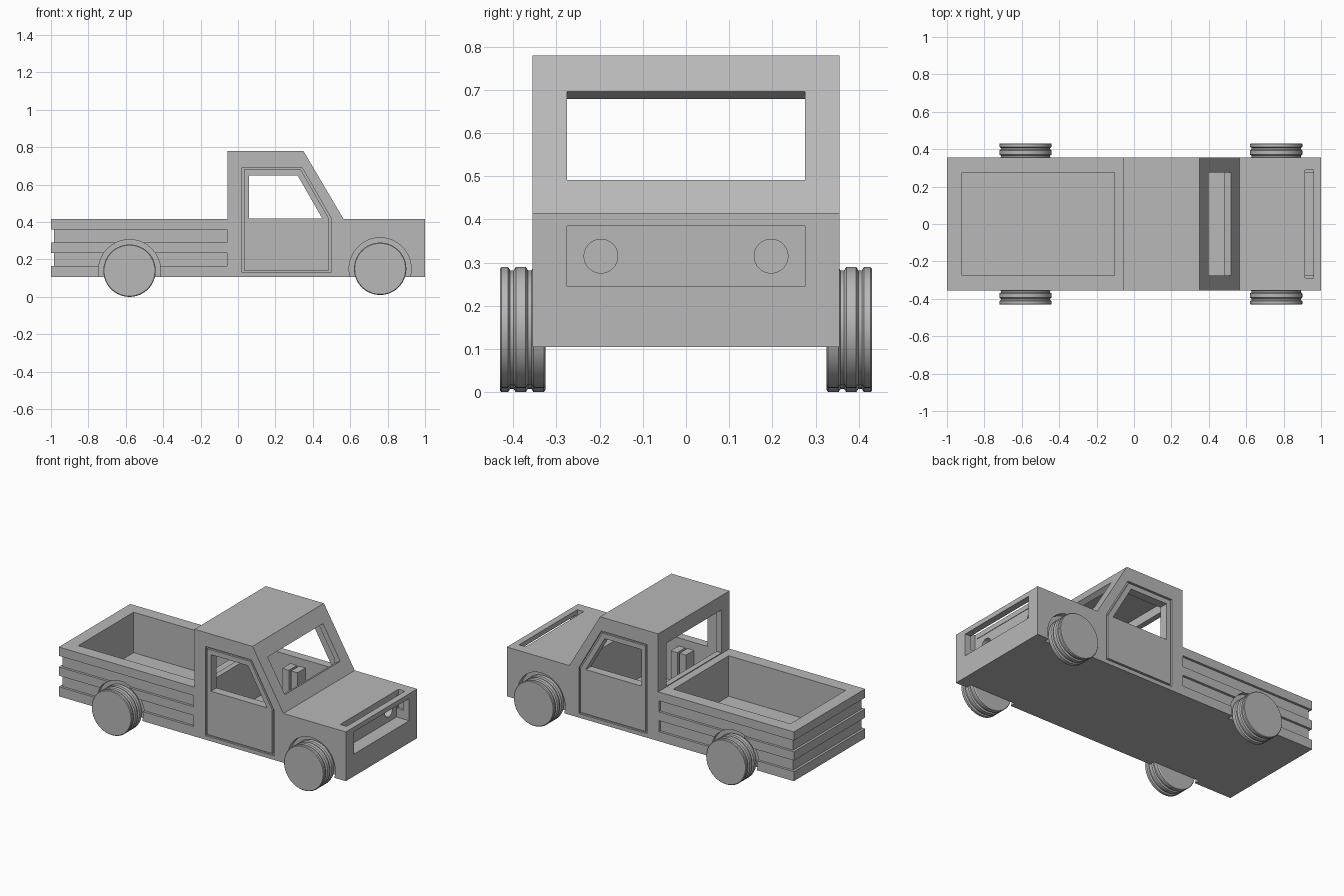
import bpy, bmesh, math
from mathutils import Matrix, Vector

cube = bpy.data.objects.get("Cube")
if cube:
    bpy.data.objects.remove(cube, do_unlink=True)

grey = bpy.data.materials.new("plain grey")
grey.use_nodes = True
COLOUR = (0.48, 0.48, 0.48, 1)
grey.diffuse_color = COLOUR
grey.node_tree.nodes["Principled BSDF"].inputs["Base Color"].default_value = COLOUR


def finish(name, bm):
    bmesh.ops.recalc_face_normals(bm, faces=bm.faces)
    mesh = bpy.data.meshes.new(name)
    bm.to_mesh(mesh)
    bm.free()
    mesh.materials.append(grey)
    obj = bpy.data.objects.new(name, mesh)
    bpy.context.scene.collection.objects.link(obj)
    return obj


def box(name, x, y, z):
    bm = bmesh.new()
    bmesh.ops.create_cube(bm, size=1)
    for v in bm.verts:
        v.co = [(lo + hi) / 2 + c * (hi - lo) for c, (lo, hi) in zip(v.co, (x, y, z))]
    return finish(name, bm)


def extrude(name, outline, y0, y1):
    """Side outline in x and z, extruded across the truck."""
    bm = bmesh.new()
    face = bm.faces.new([bm.verts.new((x, y0, z)) for x, z in outline])
    out = bmesh.ops.extrude_face_region(bm, geom=[face])
    moved = [g for g in out["geom"] if isinstance(g, bmesh.types.BMVert)]
    bmesh.ops.translate(bm, vec=(0, y1 - y0, 0), verts=moved)
    return finish(name, bm)


def cylinder(name, centre, radius, depth, axis):
    bm = bmesh.new()
    bmesh.ops.create_cone(bm, cap_ends=True, segments=64, radius1=radius,
                          radius2=radius, depth=depth,
                          matrix=Matrix.Translation(centre) @ Matrix.Rotation(math.pi / 2, 4, axis))
    return finish(name, bm)


def cut(target, cutter):
    mod = target.modifiers.new("cut", 'BOOLEAN')
    mod.operation = 'DIFFERENCE'
    mod.solver = 'EXACT'
    mod.object = cutter
    bpy.context.view_layer.update()
    graph = bpy.context.evaluated_depsgraph_get()
    mesh = bpy.data.meshes.new_from_object(target.evaluated_get(graph))
    target.modifiers.clear()
    target.data = mesh
    bpy.data.objects.remove(cutter, do_unlink=True)


W = 0.355
WHEELS = ((-0.58, 0.14), (0.76, 0.15))

# Body shell: bed, cab and bonnet in one profile
body = extrude("truck_body", [(-1, .105), (1, .105), (1, .415), (.565, .415),
                              (.35, .78), (-.055, .78), (-.055, .415), (-1, .415)], -W, W)

# Hollow cab, open bed
cut(body, extrude("cab_space", [(-.02, .14), (.48, .14), (.48, .493), (.332, .745), (-.02, .745)], -.3, .3))
cut(body, box("bed_space", (-.92, -.105), (-.275, .275), (.16, .6)))

# Rear window and sloping windscreen
cut(body, box("rear_window", (-.1, .02), (-.275, .275), (.42, .69)))
normal = Vector((.861, .507))
low, high = Vector((.517, .49)), Vector((.398, .695))
cut(body, extrude("windscreen", [low + normal * .05, high + normal * .05,
                                 high - normal * .06, low - normal * .06], -.275, .275))

# Side windows
cut(body, extrude("side_windows", [(.06, .42), (.06, .65), (.318, .65), (.45, .42)], -.5, .5))

# Bed slat grooves, wrapping round the tail
for z0, z1 in ((.165, .235), (.29, .36)):
    cut(body, box("tail_groove", (-1.1, -.985), (-.5, .5), (z0, z1)))
    for s in (-1, 1):
        cut(body, box("side_groove", (-1.1, -.06), sorted((s * .34, s * .5)), (z0, z1)))

# Door outline grooves
outer = [(.022, .13), (.022, .692), (.342, .692), (.498, .42), (.498, .13)]
inner = [(.033, .141), (.033, .681), (.335, .681), (.487, .417), (.487, .141)]
for s in (-1, 1):
    y0, y1 = sorted((s * .343, s * .4))
    ring = extrude("door_groove", outer, y0, y1)
    cut(ring, extrude("door_core", inner, y0 - .1, y1 + .1))
    cut(body, ring)

# Wheel arches
for x, z in WHEELS:
    for s in (-1, 1):
        cut(body, cylinder("arch", (x, s * .42, z), .166, .2, 'X'))

# Grille recess, bonnet slot and lamp holes
cut(body, box("grille", (.912, 1.1), (-.275, .275), (.245, .385)))
cut(body, box("bonnet_slot", (.915, .96), (-.29, .29), (.3, .5)))
for s in (-1, 1):
    cut(body, cylinder("lamp_hole", (.9, s * .197, .315), .039, .1, 'Y'))

# Paired blocks inside each door
for s, side in ((1, "left"), (-1, "right")):
    for i, x in enumerate((.155, .215)):
        box(f"{side}_door_block_{i + 1}", (x, x + .045), sorted((s * .22, s * .305)), (.2, .37))


def wheel(name, x, z, s):
    """Solid wheel with two grooves round the tread."""
    profile = [(.325, 0), (.325, .134), (.329, .14), (.353, .14), (.358, .132), (.366, .132),
               (.371, .14), (.394, .14), (.399, .132), (.407, .132), (.412, .14),
               (.427, .14), (.431, .136), (.431, 0)]
    bm = bmesh.new()
    verts = [bm.verts.new((x, s * y, z + r)) for y, r in profile]
    edges = [bm.edges.new(pair) for pair in zip(verts, verts[1:])]
    bmesh.ops.spin(bm, geom=verts + edges, cent=(x, 0, z), axis=(0, 1, 0),
                   angle=math.tau, steps=64, use_merge=False)
    bmesh.ops.remove_doubles(bm, verts=bm.verts, dist=.0001)
    return finish(name, bm)


for (x, z), end in zip(WHEELS, ("rear", "front")):
    for s, side in ((1, "left"), (-1, "right")):
        obj = wheel(f"{end}_{side}_wheel", x, z, s)
        bpy.ops.object.select_all(action='DESELECT')
        obj.select_set(True)
        bpy.context.view_layer.objects.active = obj
        bpy.ops.object.shade_smooth_by_angle(angle=math.radians(25))
